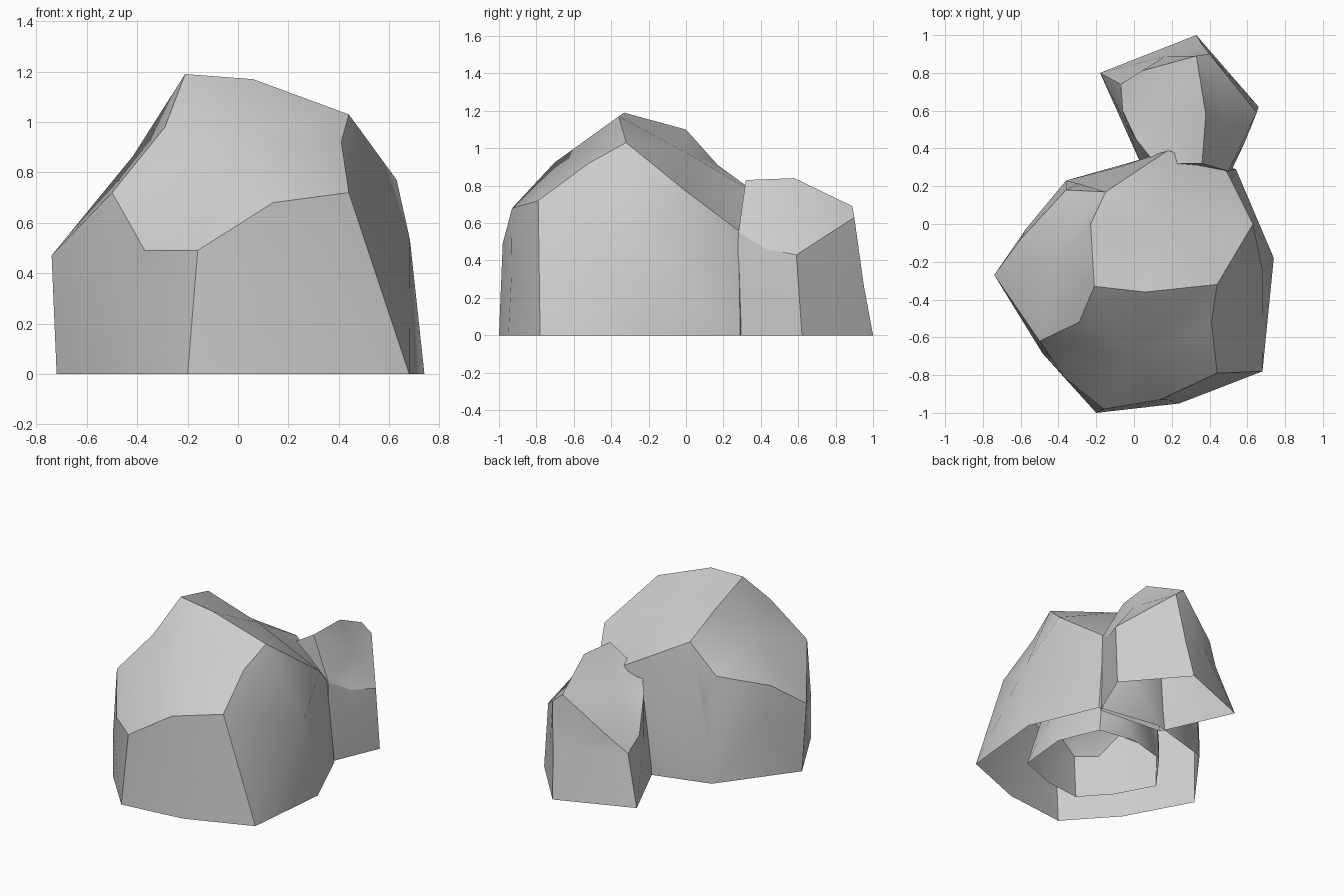
import bpy
import bmesh
from mathutils import Matrix

default_cube = bpy.data.objects.get("Cube")
if default_cube:
    bpy.data.objects.remove(default_cube, do_unlink=True)


def make_material(name, colour):
    material = bpy.data.materials.new(name)
    material.use_nodes = True
    material.diffuse_color = colour
    shader = next(n for n in material.node_tree.nodes if n.type == "BSDF_PRINCIPLED")
    shader.inputs["Base Color"].default_value = colour
    return material


stone = make_material("stone_grey", (0.6, 0.6, 0.6, 1))


def chiselled_rock(name, corners, facets):
    """Chipped stone, open below: smooth bulging facets (pieces split by |), crisp borders."""
    bm = bmesh.new()
    verts = {key: bm.verts.new(position) for key, position in corners.items()}
    swelling, facet_of = {}, {}
    for index, (outline, bulge) in enumerate(facets):
        for piece in outline.split("|"):
            face = bm.faces.new([verts[key] for key in piece.split()])
            swelling[face] = bulge
            facet_of[face] = index
    bmesh.ops.recalc_face_normals(bm, faces=bm.faces[:])
    bm.normal_update()
    for edge in bm.edges:
        owners = [facet_of[face] for face in edge.link_faces]
        edge.smooth = len(owners) > len(set(owners))
    for face, bulge in swelling.items():
        bmesh.ops.poke(bm, faces=[face], offset=bulge, center_mode="MEAN")
    for face in bm.faces:
        face.smooth = True
    mesh = bpy.data.meshes.new(name)
    bm.to_mesh(mesh)
    bm.free()
    mesh.materials.append(stone)
    rock = bpy.data.objects.new(name, mesh)
    bpy.context.collection.objects.link(rock)
    return rock


# Large boulder
boulder_corners = {
    # crown
    "peak": (-.21, -.33, 1.19), "crest": (.06, -.36, 1.17),
    "shoulder": (.44, -.32, 1.03), "hip": (.63, 0, .77),
    "back_corner": (.49, .28, .56), "back_tip": (.18, .39, .75),
    "saddle": (-.15, .17, .91), "ridge": (-.23, 0, 1.1),
    # left side
    "left_bend": (-.36, .18, .73), "left_rim": (-.6, -.08, .63),
    "left_tip": (-.74, -.27, .47), "cheek": (-.5, -.62, .72),
    "temple": (-.29, -.52, .98),
    # front
    "chin": (-.37, -.81, .49), "nose": (-.16, -.98, .49),
    "lip": (.14, -.93, .68), "jaw": (.44, -.79, .72), "brow": (.41, -.52, .92),
    # ground outline
    "foot_front": (-.2, -1, 0), "foot_middle": (.24, -.95, 0),
    "foot_right": (.68, -.78, 0), "foot_side": (.74, -.18, 0),
    "foot_corner": (.54, .29, 0), "foot_back": (.1, .36, 0),
    "foot_bend": (-.36, .23, 0), "foot_left": (-.72, -.25, 0),
    "foot_cheek": (-.48, -.69, 0),
}
boulder_facets = [
    ("peak crest shoulder hip back_corner back_tip saddle ridge", .05),
    ("peak crest shoulder brow jaw lip nose chin cheek temple", .12),
    ("peak temple cheek left_tip left_rim left_bend saddle ridge", .04),
    ("shoulder hip back_corner foot_corner foot_side foot_right jaw brow", .14),
    ("jaw lip nose foot_front foot_middle foot_right", .03),
    ("nose chin cheek left_tip foot_left foot_cheek foot_front", .04),
    ("left_tip left_rim left_bend foot_bend foot_left | left_bend saddle foot_bend |"
     "saddle back_tip foot_back foot_bend | back_tip back_corner foot_corner foot_back", .02),
]
boulder = chiselled_rock("large_boulder", boulder_corners, boulder_facets)

# Smaller copy of the boulder nested in the hollow
core = bpy.data.objects.new("inner_boulder", boulder.data.copy())
core.data.transform(Matrix.Translation((.03, -.1, 0)) @ Matrix.Scale(.59, 4))
bpy.context.collection.objects.link(core)

# Small rock behind
rock_corners = {
    # top
    "peak_front": (.36, .32, .83), "peak": (.38, .58, .84), "peak_back": (.33, .89, .69),
    "slope_back": (.04, .81, .45), "slope_corner": (-.07, .74, .33),
    "slope_side": (-.06, .6, .4), "slope_front": (.01, .45, .61),
    "slope_inner": (.12, .31, .68), "slope_top": (.26, .32, .77),
    # right side and back edge
    "hip_back": (.4, .9, .63), "hip": (.65, .59, .43), "hip_bend": (.57, .43, .46),
    "hip_front": (.5, .28, .55), "knee": (.36, .95, .27),
    # ground outline
    "foot_right": (.66, .62, 0), "foot_back": (.33, 1, 0), "foot_left": (-.18, .8, 0),
    "foot_front": (.04, .31, 0), "foot_corner": (.51, .27, 0),
}
rock_facets = [
    ("peak_front peak peak_back slope_back slope_corner slope_side slope_front "
     "slope_inner slope_top", .03),
    ("peak_front peak peak_back hip_back hip hip_bend hip_front", .03),
    ("hip_front hip_bend hip foot_right foot_corner", .01),
    ("hip hip_back knee foot_back foot_right", 0),
    ("hip_back peak_back slope_back slope_corner foot_left foot_back knee", .02),
    ("slope_corner slope_side slope_front slope_inner foot_front foot_left", .02),
    ("peak_front slope_top slope_inner foot_front foot_corner hip_front", 0),
]
chiselled_rock("small_rock", rock_corners, rock_facets)
